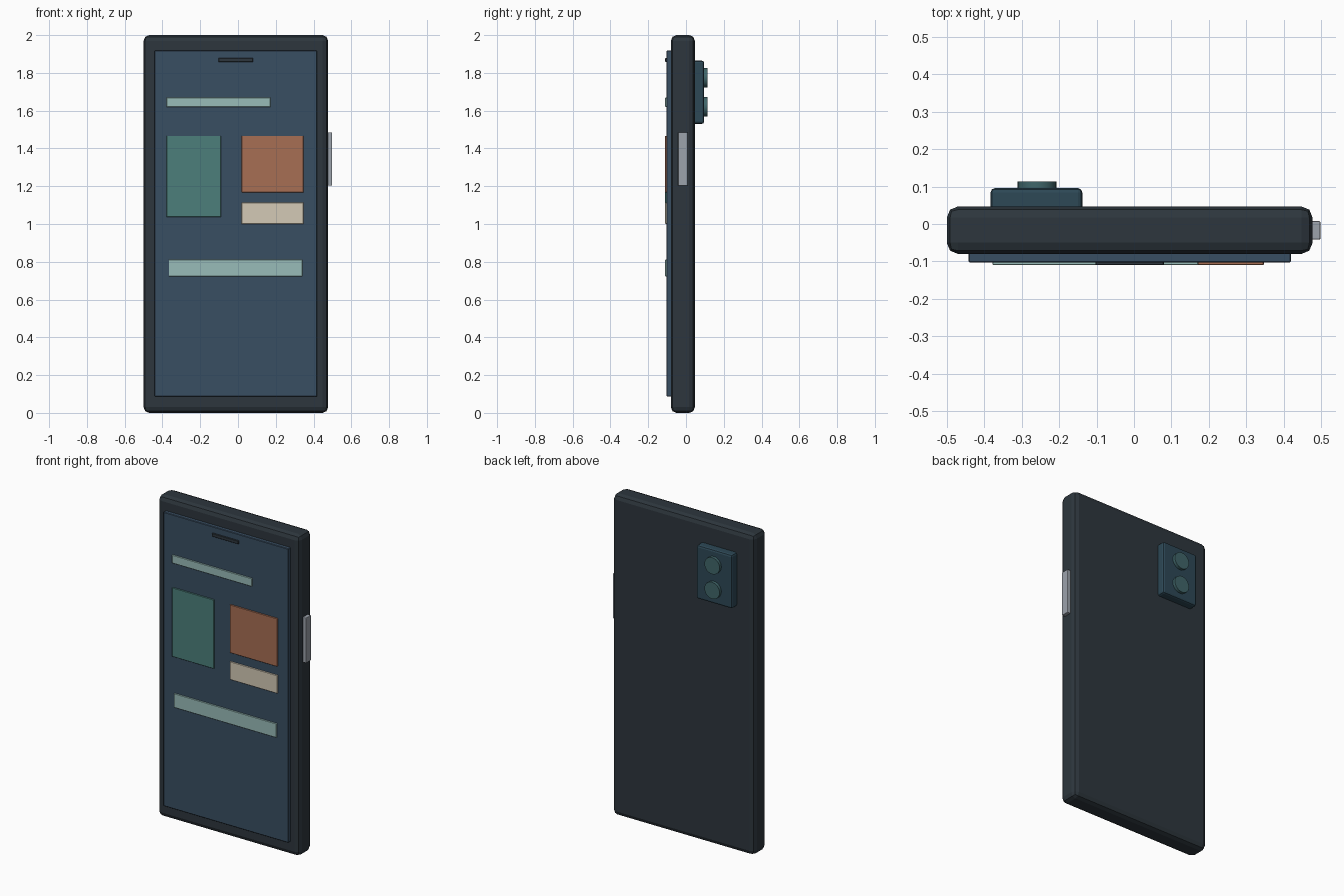
import bpy, bmesh, math
from mathutils import Matrix

if "Cube" in bpy.data.objects:
    bpy.data.objects.remove(bpy.data.objects["Cube"])


def material(name, rgb):
    m = bpy.data.materials.new(name)
    m.diffuse_color = [((c / 255 + 0.055) / 1.055) ** 2.4 for c in rgb] + [1]
    m.use_nodes = True
    m.node_tree.nodes["Principled BSDF"].inputs["Base Color"].default_value = m.diffuse_color
    return m


def finish(name, bm, mat):
    mesh = bpy.data.meshes.new(name)
    bm.to_mesh(mesh)
    bm.free()
    obj = bpy.data.objects.new(name, mesh)
    bpy.context.collection.objects.link(obj)
    mesh.materials.append(mat)
    return obj


def box(name, x, y, z, mat, bevel=0.0, segments=2):
    """Box from (min, max) ranges with optional rounded edges."""
    bm = bmesh.new()
    bmesh.ops.create_cube(bm, size=1)
    for v in bm.verts:
        v.co = [(r[0] + r[1]) / 2 + c * (r[1] - r[0]) for r, c in zip((x, y, z), v.co)]
    obj = finish(name, bm, mat)
    if bevel:
        mod = obj.modifiers.new("rounded_edges", 'BEVEL')
        mod.width, mod.segments = bevel, segments
    return obj


def lens(name, x, y, z, radius, mat):
    """Disc along y, spanning the (min, max) range y."""
    bm = bmesh.new()
    place = Matrix.Translation((x, sum(y) / 2, z)) @ Matrix.Rotation(math.pi / 2, 4, 'X')
    bmesh.ops.create_cone(bm, cap_ends=True, segments=24, radius1=radius,
                          radius2=radius, depth=y[1] - y[0], matrix=place)
    return finish(name, bm, mat)


shell = material("shell", (45, 54, 61))
glass = material("glass", (57, 78, 98))
pale = material("pale_teal", (152, 188, 184))
green = material("green", (76, 127, 123))
orange = material("orange", (167, 110, 84))
cream = material("cream", (212, 202, 182))
metal = material("metal", (156, 163, 172))
camera = material("camera", (45, 72, 86))
lens_mat = material("lens", (64, 102, 106))

# Body and screen
box("body", (-0.5, 0.477), (-0.08, 0.047), (0, 2), shell, 0.03)
box("screen", (-0.442, 0.419), (-0.103, -0.07), (0.087, 1.918), glass, 0.003, 1)

# Screen tiles and earpiece
tiles = [
    ("earpiece", (-0.103, 0.08), (1.858, 1.879), shell),
    ("title_bar", (-0.378, 0.172), (1.619, 1.67), pale),
    ("large_tile", (-0.378, -0.09), (1.037, 1.467), green),
    ("upper_tile", (0.019, 0.347), (1.167, 1.467), orange),
    ("lower_tile", (0.019, 0.347), (1.0, 1.113), cream),
    ("bottom_bar", (-0.366, 0.341), (0.723, 0.811), pale),
]
for name, x, z, mat in tiles:
    box(name, x, (-0.11, -0.1), z, mat, 0.002, 1)

# Side button
box("side_button", (0.465, 0.498), (-0.042, 0.008), (1.203, 1.485), metal, 0.004)

# Camera block with two lenses
box("camera_block", (-0.383, -0.138), (0.035, 0.096), (1.53, 1.865), camera, 0.012)
for name, z in (("upper_lens", 1.774), ("lower_lens", 1.62)):
    obj = lens(name, -0.259, (0.085, 0.114), z, 0.052, lens_mat)
    bpy.context.view_layer.objects.active = obj
    obj.select_set(True)
    bpy.ops.object.shade_smooth_by_angle()
    obj.select_set(False)
